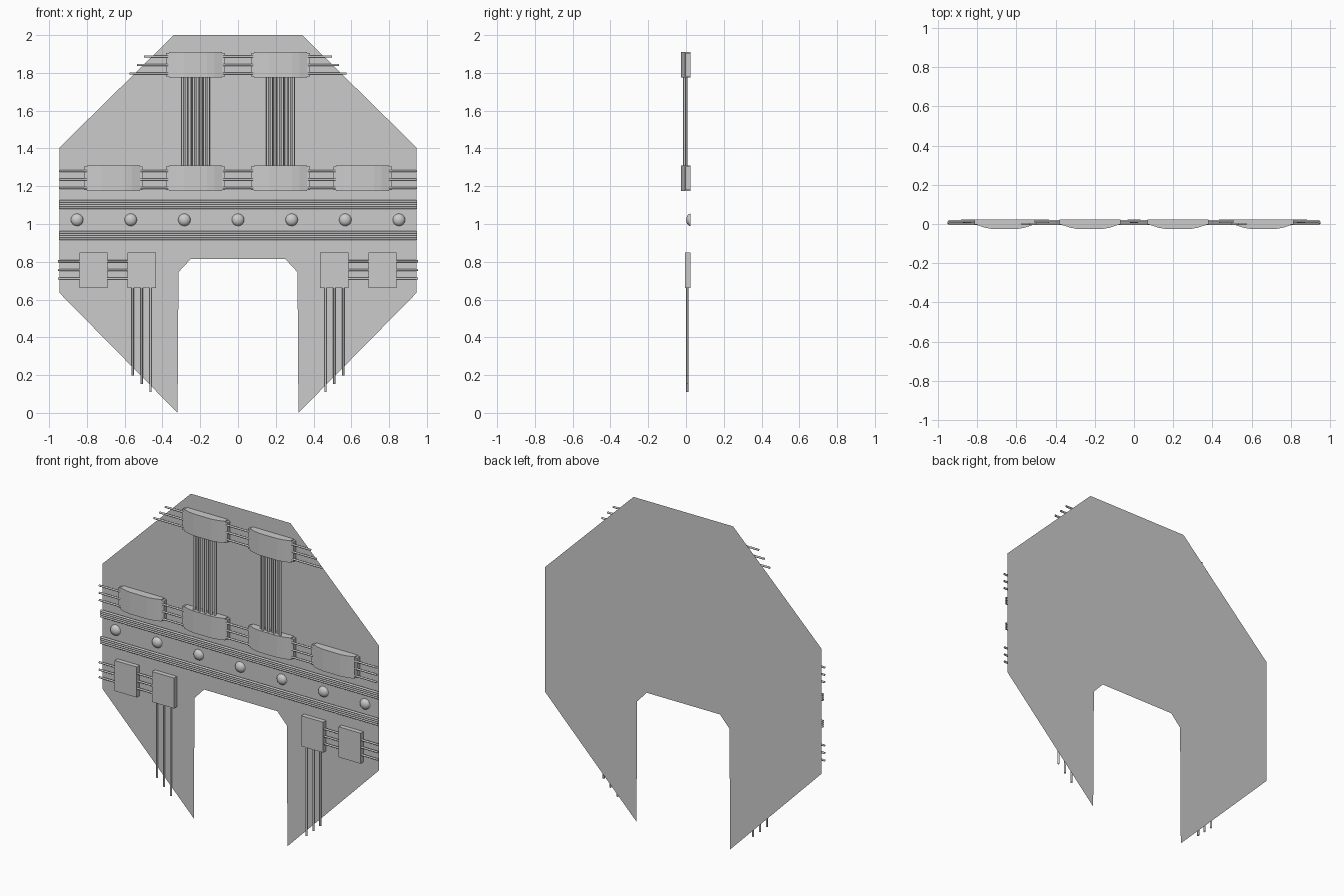
import bpy, bmesh, math
from mathutils import Vector, Matrix

if "Cube" in bpy.data.objects:
    bpy.data.objects.remove(bpy.data.objects["Cube"])

BACK = 0.024   # rear of every fitting, just in front of the plate


def make(name, bm, smooth=False):
    bmesh.ops.recalc_face_normals(bm, faces=bm.faces)
    me = bpy.data.meshes.new(name)
    bm.to_mesh(me)
    bm.free()
    ob = bpy.data.objects.new(name, me)
    bpy.context.collection.objects.link(ob)
    if smooth:
        for p in me.polygons:
            p.use_smooth = True
    return ob


def tube(bm, a, b, r, sides=8):
    """Open-ended round wire between two points."""
    a, b = Vector(a), Vector(b)
    d = b - a
    rot = d.to_track_quat('Z', 'Y').to_matrix().to_4x4()
    bmesh.ops.create_cone(bm, cap_ends=False, segments=sides, radius1=r, radius2=r,
                          depth=d.length, matrix=Matrix.Translation((a + b) / 2) @ rot)


def prism(bm, profile, z0, z1):
    """Extrude an (x, y) profile upwards."""
    f = bm.faces.new([bm.verts.new((x, y, z0)) for x, y in profile])
    ext = bmesh.ops.extrude_face_region(bm, geom=[f])["geom"]
    vs = [v for v in ext if isinstance(v, bmesh.types.BMVert)]
    bmesh.ops.translate(bm, verts=vs, vec=(0, 0, z1 - z0))


def box(bm, x0, x1, y0, y1, z0, z1):
    prism(bm, [(x0, y0), (x1, y0), (x1, y1), (x0, y1)], z0, z1)


# flat back plate with a doorway notch
half = [(0.34, 2.0), (0.945, 1.405), (0.945, 0.635), (0.32, 0.0), (0.315, 0.745), (0.25, 0.815)]
outline = half + [(-x, z) for x, z in reversed(half)]
bm = bmesh.new()
bm.faces.new([bm.verts.new((x, 0.026, z)) for x, z in outline])
make("back_plate", bm)

# bowed junction blocks with narrow end collars
bow = [(0.06, -0.026), (0.10, -0.019), (0.14, -0.006), (0.14, BACK)]
bow = bow + [(-x, y) for x, y in reversed(bow)]
for row, z0, centres in (("upper", 1.775, (-0.225, 0.225)),
                         ("middle", 1.175, (-0.66, -0.225, 0.225, 0.66))):
    for cx in centres:
        bm = bmesh.new()
        prism(bm, [(cx + x, y) for x, y in bow], z0, z0 + 0.135)
        for s in (-1, 1):
            a, b = sorted((cx + s * 0.139, cx + s * 0.155))
            box(bm, a, b, -0.003, BACK, z0 + 0.006, z0 + 0.129)
        make(row + "_junction_block", bm)

# horizontal wires of the upper and middle rows
bm = bmesh.new()
for i in range(3):
    z = 1.887 - i * 0.045
    tube(bm, (-0.08, 0, z), (0.08, 0, z), 0.006)
    zm = 1.281 - i * 0.045
    tube(bm, (-0.08, 0, zm), (0.08, 0, zm), 0.006)
    for s in (-1, 1):
        tube(bm, (s * 0.37, 0, z), (s * (0.497 + i * 0.039), 0, z), 0.006)
        tube(bm, (s * 0.37, 0, zm), (s * 0.515, 0, zm), 0.006)
        tube(bm, (s * 0.80, 0, zm), (s * 0.948, 0, zm), 0.006)
make("row_wires", bm, True)

# vertical bundles joining the two rows
bm = bmesh.new()
for s in (-1, 1):
    for i in range(8):
        x = s * (0.157 + i * 0.0195)
        y = -0.008 if i % 2 else 0.001
        tube(bm, (x, y, 1.30), (x, y, 1.78), 0.0075)
make("vertical_wire_bundles", bm, True)

# ribbed rails made of parallel pipes
bm = bmesh.new()
for zc in (1.103, 0.939):
    for i in range(4):
        z = zc + (i - 1.5) * 0.0115
        tube(bm, (-0.948, 0.015, z), (0.948, 0.015, z), 0.0065)
make("ribbed_rails", bm, True)

# domed rivets between the rails
for i in range(-3, 4):
    bm = bmesh.new()
    bmesh.ops.create_uvsphere(bm, u_segments=16, v_segments=10, radius=1)
    bmesh.ops.bisect_plane(bm, geom=bm.verts[:] + bm.edges[:] + bm.faces[:],
                           plane_co=(0, 0, 0), plane_no=(0, 0, 1), clear_inner=True)
    bmesh.ops.transform(bm, verts=bm.verts,
                        matrix=Matrix.Translation((i * 0.284, BACK, 1.022))
                        @ Matrix.Rotation(math.pi / 2, 4, 'X')
                        @ Matrix.Diagonal((0.033, 0.033, 0.023, 1)))
    make("rivet", bm, True)

# lower square boxes and their wires
wires = bmesh.new()
for s in (-1, 1):
    for c in (0.51, 0.765):
        bm = bmesh.new()
        box(bm, s * c - 0.075, s * c + 0.075, -0.004, BACK, 0.66, 0.848)
        make("lower_box", bm)
    for i in range(3):
        z = 0.803 - i * 0.046
        tube(wires, (s * 0.58, 0.007, z), (s * 0.695, 0.007, z), 0.006)
        tube(wires, (s * 0.835, 0.007, z), (s * 0.953, 0.007, z), 0.006)
        x = s * (0.557 - i * 0.047)
        tube(wires, (x, 0.007, 0.665), (x, 0.007, 0.197 - i * 0.043), 0.006)
make("lower_wires", wires, True)
